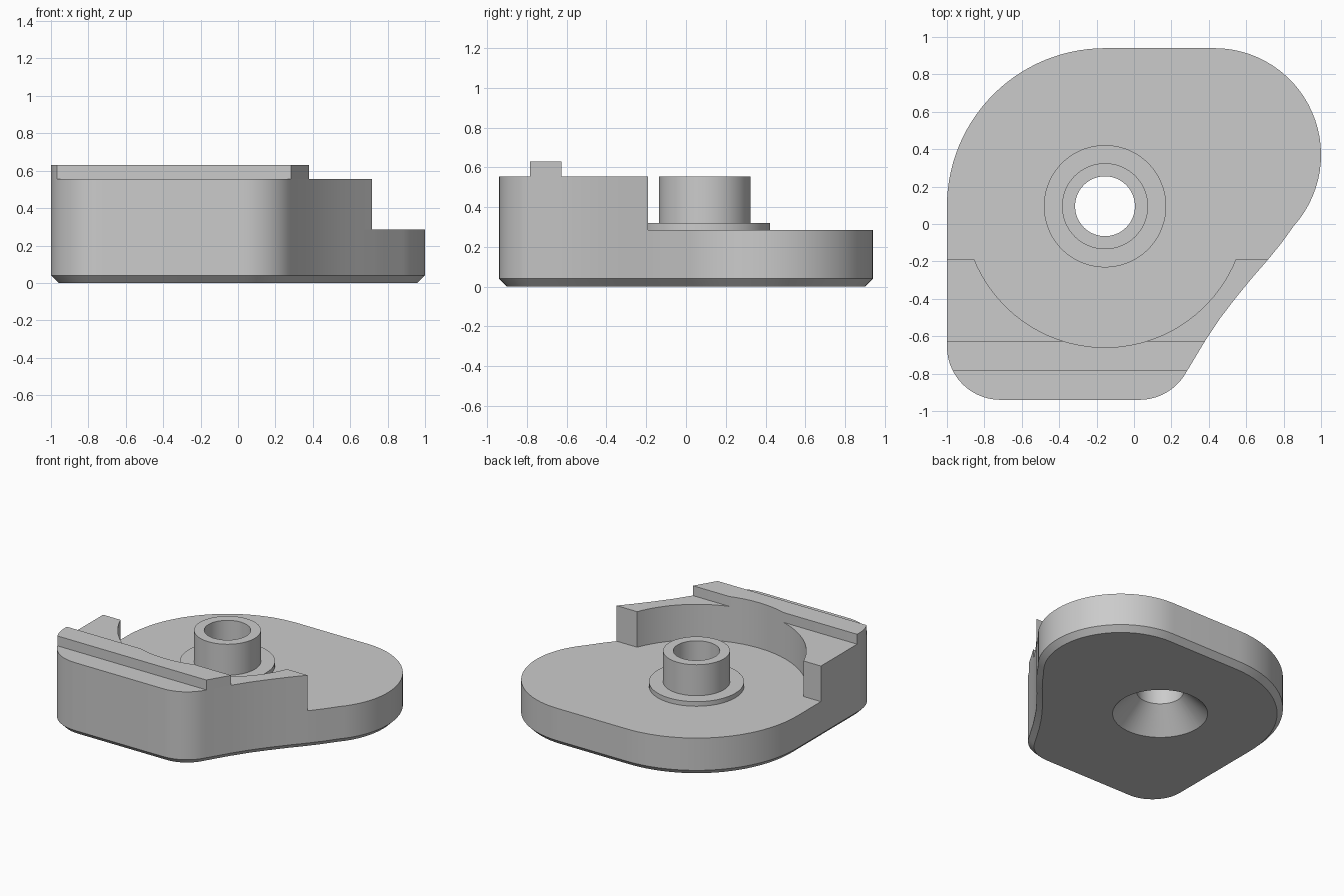
import bpy, bmesh
from math import cos, sin, radians, pi
from mathutils import Vector

cube = bpy.data.objects.get("Cube")
if cube:
    bpy.data.objects.remove(cube, do_unlink=True)

grey = bpy.data.materials.new("light grey")
grey.use_nodes = True
COLOUR = (0.6, 0.6, 0.6, 1)
grey.diffuse_color = COLOUR
grey.node_tree.nodes["Principled BSDF"].inputs["Base Color"].default_value = COLOUR

HUB = (-0.155, 0.095)
FLOOR, WALL_TOP, RIB_TOP = 0.285, 0.555, 0.63


def arc(cx, cy, r, start, end, n):
    angles = [radians(start + (end - start) * i / n) for i in range(n + 1)]
    return [Vector((cx + r * cos(a), cy + r * sin(a))) for a in angles]


def inset(points, d):
    result = []
    for i, p in enumerate(points):
        t = (points[(i + 1) % len(points)] - points[i - 1]).normalized()
        result.append(p + Vector((-t.y, t.x)) * d)
    return result


def finish(bm, name):
    bmesh.ops.recalc_face_normals(bm, faces=bm.faces)
    mesh = bpy.data.meshes.new(name)
    bm.to_mesh(mesh)
    bm.free()
    mesh.materials.append(grey)
    obj = bpy.data.objects.new(name, mesh)
    bpy.context.collection.objects.link(obj)
    return obj


def stack(name, layers, cuts=()):
    """Skin a closed solid through (outline, height) layers, then trim it in y."""
    bm = bmesh.new()
    rings = [[bm.verts.new((p.x, p.y, z)) for p in pts] for pts, z in layers]
    n = len(rings[0])
    for low, high in zip(rings, rings[1:]):
        for i in range(n):
            j = (i + 1) % n
            bm.faces.new((low[i], low[j], high[j], high[i]))
    bm.faces.new(rings[0][::-1])
    bm.faces.new(rings[-1])
    for y, side in cuts:
        geom = bm.verts[:] + bm.edges[:] + bm.faces[:]
        cut = bmesh.ops.bisect_plane(bm, geom=geom, plane_co=(0, y, 0),
                                     plane_no=(0, side, 0), clear_outer=True)
        edges = [e for e in cut["geom_cut"] if isinstance(e, bmesh.types.BMEdge)]
        bmesh.ops.contextual_create(bm, geom=edges)
    return finish(bm, name)


def ring(name, profile, n=72):
    """Revolve a closed (radius, height) profile about the hub axis."""
    bm = bmesh.new()
    rows = [[bm.verts.new((HUB[0] + r * cos(2 * pi * i / n),
                           HUB[1] + r * sin(2 * pi * i / n), z))
             for i in range(n)] for r, z in profile]
    for k, row in enumerate(rows):
        after = rows[(k + 1) % len(rows)]
        for i in range(n):
            j = (i + 1) % n
            bm.faces.new((row[i], row[j], after[j], after[i]))
    return finish(bm, name)


def subtract(obj, cutter):
    mod = obj.modifiers.new("cut", "BOOLEAN")
    mod.operation = "DIFFERENCE"
    mod.solver = "EXACT"
    mod.object = cutter
    bpy.context.view_layer.objects.active = obj
    bpy.ops.object.modifier_apply(modifier=mod.name)


# Plan outline, counter-clockwise from the front left corner
outline = arc(-0.715, -0.655, 0.285, 180, 270, 14)
outline += arc(0.03, -0.655, 0.285, 270, 332, 10)
outline += [Vector(p) for p in ((0.38, -0.625), (0.46, -0.505), (0.54, -0.4),
                                (0.63, -0.29), (0.717, -0.19), (0.79, -0.1))]
outline += arc(0.43, 0.37, 0.57, -42, 90, 28)
outline += arc(*HUB, 0.845, 90, 180, 28)

# Base plate with a chamfered underside
base = stack("base_plate", [(inset(outline, 0.04), 0), (outline, 0.04), (outline, FLOOR)])

# Front wall and the raised rib across it
wall = stack("front_wall", [(outline, FLOOR), (outline, WALL_TOP)], [(-0.19, 1)])
rib = stack("top_rib", [(outline, WALL_TOP), (outline, RIB_TOP)],
            [(-0.625, 1), (-0.785, -1)])

# Countersunk bore and round pocket cutters
circle = [arc(*HUB, r, 0, 355, 71) for r in (0.344, 0.16, 0.755)]
bore = stack("bore_cutter", [(circle[0], -0.017), (circle[1], 0.17), (circle[1], 1)])
pocket = stack("pocket_cutter", [(circle[2], 0), (circle[2], 1)])
subtract(base, bore)
subtract(wall, pocket)
subtract(rib, pocket)
for cutter in (bore, pocket):
    bpy.data.objects.remove(cutter, do_unlink=True)

# Hub tube with its flange
hub = ring("hub_tube", [(0.16, FLOOR), (0.327, FLOOR), (0.327, 0.32),
                        (0.23, 0.32), (0.23, WALL_TOP), (0.16, WALL_TOP)])

# Smooth curved sides, keep edges sharp
for obj in (base, wall, rib, hub):
    bpy.ops.object.select_all(action="DESELECT")
    obj.select_set(True)
    bpy.context.view_layer.objects.active = obj
    bpy.ops.object.shade_smooth_by_angle(angle=radians(25))
